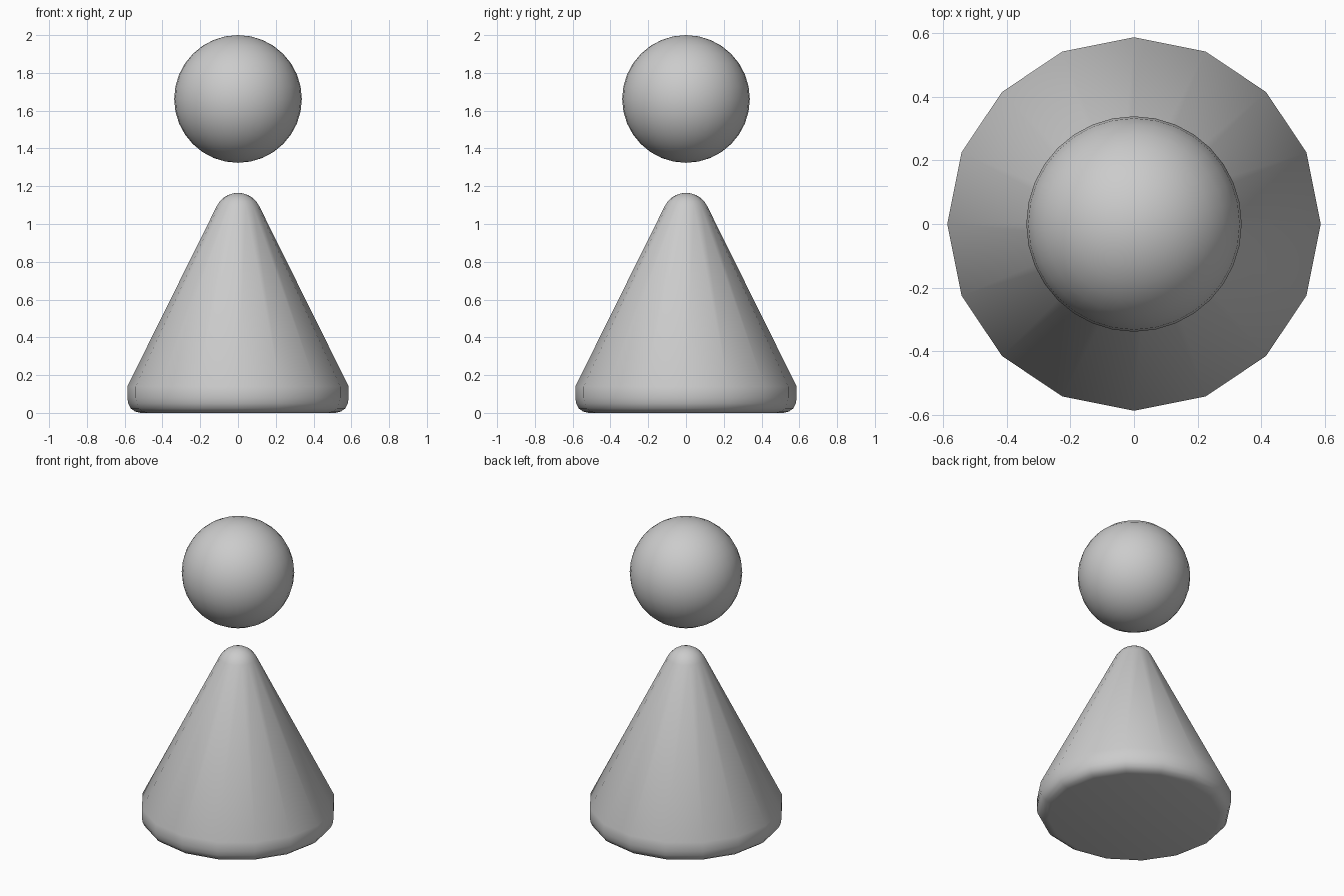
import bpy, bmesh, math

if "Cube" in bpy.data.objects:
    bpy.data.objects.remove(bpy.data.objects["Cube"])


def lathe(name, profile, sides):
    """Spin an (r, z) profile running from the bottom cap to the apex."""
    bm = bmesh.new()
    rings = []
    for r, z in profile:
        rings.append([bm.verts.new((r * math.cos(math.tau * i / sides),
                                    r * math.sin(math.tau * i / sides), z))
                      for i in range(sides)])
    for a, b in zip(rings, rings[1:]):
        for i in range(sides):
            j = (i + 1) % sides
            bm.faces.new((a[i], a[j], b[j], b[i]))
    bm.faces.new(rings[0][::-1])
    tip = bm.verts.new((0, 0, TIP_Z + TIP_R))
    for i in range(sides):
        bm.faces.new((rings[-1][i], rings[-1][(i + 1) % sides], tip))
    mesh = bpy.data.meshes.new(name)
    bm.to_mesh(mesh)
    bm.free()
    obj = bpy.data.objects.new(name, mesh)
    bpy.context.collection.objects.link(obj)
    return obj


def smooth(obj, angle):
    bpy.ops.object.select_all(action='DESELECT')
    obj.select_set(True)
    bpy.context.view_layer.objects.active = obj
    bpy.ops.object.shade_smooth_by_angle(angle=math.radians(angle))


# Conical body: rounded foot, straight flank, domed tip
TIP_R, TIP_Z = 0.125, 1.04
foot = [(0.515, 0.0), (0.545, 0.007), (0.568, 0.024), (0.581, 0.05),
        (0.586, 0.08), (0.586, 0.14)]
dome = [(TIP_R * math.cos(math.radians(a)), TIP_Z + TIP_R * math.sin(math.radians(a)))
        for a in (26.5, 39, 52, 65, 78)]
body = lathe("cone_body", foot + dome, 16)
smooth(body, 40)

# Floating ball head
bpy.ops.mesh.primitive_uv_sphere_add(segments=32, ring_count=16, radius=0.338,
                                     location=(0, 0, 1.662))
head = bpy.context.object
head.name = "ball_head"
smooth(head, 40)
